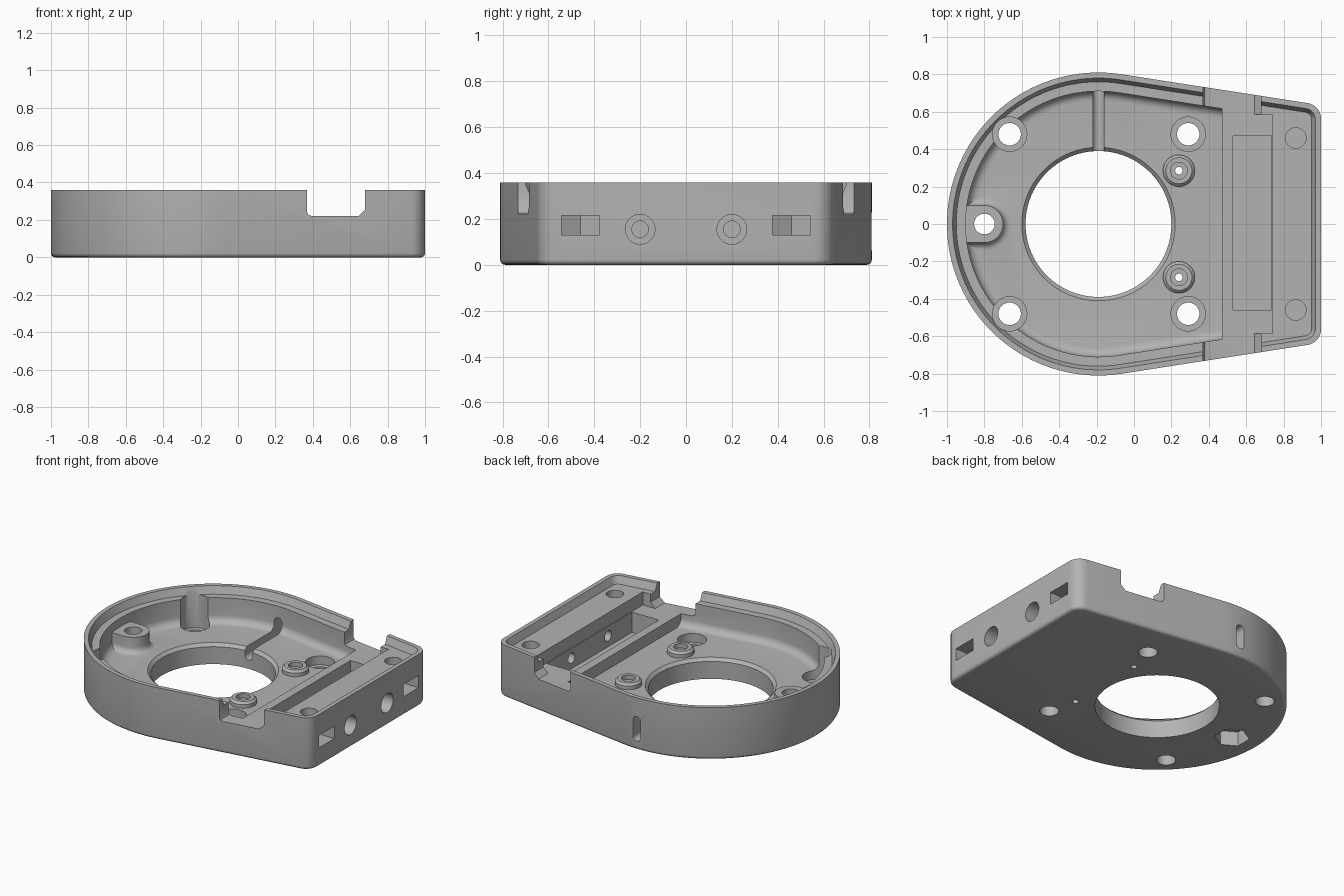
import bpy, bmesh, math
from mathutils import Vector, Matrix

if "Cube" in bpy.data.objects:
    bpy.data.objects.remove(bpy.data.objects["Cube"])

CX, R, TAPER = -0.19, 0.81, math.radians(8.8)
HEIGHT, FLOOR, SHELF = 0.36, 0.14, 0.22

grey = bpy.data.materials.new("plain grey")
grey.use_nodes = True
colour = (0.45, 0.45, 0.45, 1)
grey.diffuse_color = colour
grey.node_tree.nodes["Principled BSDF"].inputs["Base Color"].default_value = colour


def loft(name, layers):
    """Closed solid through rings of (points, z), all with equal point counts."""
    bm = bmesh.new()
    rings = [[bm.verts.new((x, y, z)) for x, y in pts] for pts, z in layers]
    n = len(rings[0])
    for a, b in zip(rings, rings[1:]):
        for i in range(n):
            j = (i + 1) % n
            bm.faces.new((a[i], a[j], b[j], b[i]))
    bm.faces.new(rings[0][::-1])
    bm.faces.new(rings[-1])
    bmesh.ops.recalc_face_normals(bm, faces=bm.faces)
    mesh = bpy.data.meshes.new(name)
    bm.to_mesh(mesh)
    bm.free()
    obj = bpy.data.objects.new(name, mesh)
    bpy.context.collection.objects.link(obj)
    return obj


def outline(inset, x_end=None, corner=0.0):
    """Round back, tapering sides and a flat end."""
    r = R - inset
    xe = 1 - inset if x_end is None else x_end
    cx = xe - corner
    cy = (r - corner - (cx - CX) * math.sin(TAPER)) / math.cos(TAPER)
    start, pts = math.pi / 2 - TAPER, []
    if corner:
        pts += [(cx + corner * math.cos(start * k / 8), cy + corner * math.sin(start * k / 8))
                for k in range(9)]
    else:
        pts.append((cx, cy))
    steps = 96
    for k in range(steps + 1):
        a = start + (2 * math.pi - 2 * start) * k / steps
        pts.append((CX + r * math.cos(a), r * math.sin(a)))
    half = 9 if corner else 1
    return pts + [(x, -y) for x, y in reversed(pts[:half])]


def circle(x, y, r, n=48, turn=0.0):
    return [(x + r * math.cos(turn + math.tau * k / n), y + r * math.sin(turn + math.tau * k / n))
            for k in range(n)]


def cyl(name, x, y, r, z0, z1, n=48, turn=0.0):
    return loft(name, [(circle(x, y, r, n, turn), z0), (circle(x, y, r, n, turn), z1)])


def box(name, x0, x1, y0, y1, z0, z1):
    pts = [(x0, y0), (x1, y0), (x1, y1), (x0, y1)]
    return loft(name, [(pts, z0), (pts, z1)])


def bore_x(name, y, z, r, x0, x1):
    """Cylinder lying along x."""
    obj = cyl(name, 0, 0, r, x0, x1, 32)
    obj.data.transform(Matrix.Translation((0, y, z)) @ Matrix.Rotation(math.pi / 2, 4, 'Y'))
    return obj


def combine(body, tool, operation='DIFFERENCE'):
    """Apply one boolean and discard the tool."""
    tool.hide_render = True
    mod = body.modifiers.new("cut", 'BOOLEAN')
    mod.operation, mod.solver, mod.object = operation, 'EXACT', tool
    deps = bpy.context.evaluated_depsgraph_get()
    mesh = bpy.data.meshes.new_from_object(body.evaluated_get(deps))
    body.modifiers.remove(mod)
    body.data = mesh
    bpy.data.objects.remove(tool)


# Outer shell with a softened bottom edge
edge = 0.022
layers = []
for k in range(5):
    a = math.pi / 2 * k / 4
    i = edge * (1 - math.sin(a))
    layers.append((outline(i, corner=0.085 - i), edge * (1 - math.cos(a))))
layers.append((outline(0, corner=0.085), HEIGHT))
body = loft("housing", layers)

# Sloped rim lip and its ledge
combine(body, loft("rim_cut", [(outline(0.05, corner=0.04), 0.31),
                               (outline(0.03, corner=0.06), HEIGHT),
                               (outline(0.03, corner=0.06), 0.5)]))

# Main cavity with a filleted floor
fillet, layers = 0.05, []
for k in range(7):
    a = math.pi / 2 * k / 6
    layers.append((outline(0.1 + fillet * (1 - math.sin(a)), 0.47),
                   FLOOR + fillet * (1 - math.cos(a))))
layers.append((outline(0.1, 0.47), 0.5))
combine(body, loft("cavity_cut", layers))


# Rear screw boss, flared at its foot
def boss_ring(r):
    arc = [(-0.8 + r * math.sin(math.pi * k / 24), -r * math.cos(math.pi * k / 24))
           for k in range(25)]
    return [(-0.93, -r)] + arc + [(-0.93, r)]


layers = [(boss_ring(0.145), FLOOR - 0.03)]
for k in range(6):
    a = math.pi / 2 * k / 5
    layers.append((boss_ring(0.1 + 0.04 * (1 - math.sin(a))), FLOOR + 0.04 * (1 - math.cos(a))))
layers.append((boss_ring(0.1), 0.25))
combine(body, loft("rear_boss", layers), 'UNION')

# Standoffs
for s in (-1, 1):
    post = loft("standoff", [(circle(0.24, s * 0.285, 0.085), FLOOR - 0.03),
                             (circle(0.24, s * 0.285, 0.085), 0.165),
                             (circle(0.24, s * 0.285, 0.07), 0.18)])
    combine(body, post, 'UNION')
    combine(body, cyl("standoff_recess", 0.24, s * 0.285, 0.045, 0.15, 0.3))
    combine(body, cyl("standoff_hole", 0.24, s * 0.285, 0.02, -0.1, 0.3, 24))

# Central opening with a chamfered edge
combine(body, loft("centre_cut", [(circle(CX, 0, 0.39, 96), -0.1),
                                  (circle(CX, 0, 0.39, 96), FLOOR - 0.02),
                                  (circle(CX, 0, 0.43, 96), FLOOR + 0.02)]))

# Rear boss bore and hexagonal nut trap underneath
combine(body, cyl("boss_bore", -0.8, 0, 0.055, -0.1, 0.4))
combine(body, cyl("nut_trap", -0.8, 0, 0.11, -0.1, 0.1, 6, math.pi / 6))

# Counterbored mounting holes
for x in (-0.665, 0.29):
    for s in (-1, 1):
        combine(body, cyl("counterbore", x, s * 0.48, 0.092, 0.08, 0.5))
        combine(body, cyl("mount_hole", x, s * 0.48, 0.06, -0.1, 0.3))

# Rounded cable slot from the opening through the side wall
w = 0.03
arc = [math.pi * k / 12 for k in range(13)]
slot = [(CX + w * math.cos(a), 0.20 + w * math.sin(a)) for a in arc]
slot += [(CX - w * math.cos(a), 0.09 - w * math.sin(a)) for a in arc]
cable = loft("cable_slot", [(slot, 0.3), (slot, 0.9)])
cable.data.transform(Matrix(((1, 0, 0, 0), (0, 0, 1, 0), (0, 1, 0, 0), (0, 0, 0, 1))))
cable.data.flip_normals()
combine(body, cable)

# Cross notch through both side walls, chamfered at its foot
notch = [(0.395, SHELF), (0.645, SHELF), (0.68, 0.255), (0.68, 0.5), (0.37, 0.5), (0.37, 0.24),
         (0.377, 0.227)]
cross = loft("cross_notch", [(notch, -0.9), (notch, 0.9)])
cross.data.transform(Matrix(((1, 0, 0, 0), (0, 0, 1, 0), (0, 1, 0, 0), (0, 0, 0, 1))))
cross.data.flip_normals()
combine(body, cross)
combine(body, box("shelf_cut", 0.5, 0.74, -0.585, 0.585, SHELF, 0.5))

# Connector pocket
combine(body, box("pocket_cut", 0.53, 0.735, -0.46, 0.47, 0.08, 0.5))

# End block: screw holes, nut slots and stepped ports
for s in (-1, 1):
    combine(body, cyl("block_screw_hole", 0.865, s * 0.46, 0.055, 0.09, 0.5))
    y = s * 0.46
    nut = [(1.1, y - 0.083), (1.1, y + 0.083), (0.865, y + 0.083), (0.815, y), (0.865, y - 0.083)]
    nut[2], nut[4] = (0.817, y + 0.083), (0.817, y - 0.083)
    nut[3] = (0.769, y)
    combine(body, loft("nut_slot", [(nut, 0.13), (nut, 0.215)]))
    combine(body, bore_x("port_recess", s * 0.2, 0.155, 0.065, 0.87, 1.1))
    combine(body, bore_x("port_hole", s * 0.2, 0.155, 0.036, 0.7, 1.05))

# Finish
body.data.materials.clear()
body.data.materials.append(grey)
for p in body.data.polygons:
    p.material_index = 0
bpy.ops.object.select_all(action='DESELECT')
body.select_set(True)
bpy.context.view_layer.objects.active = body
bpy.ops.object.shade_smooth_by_angle(angle=math.radians(30))
